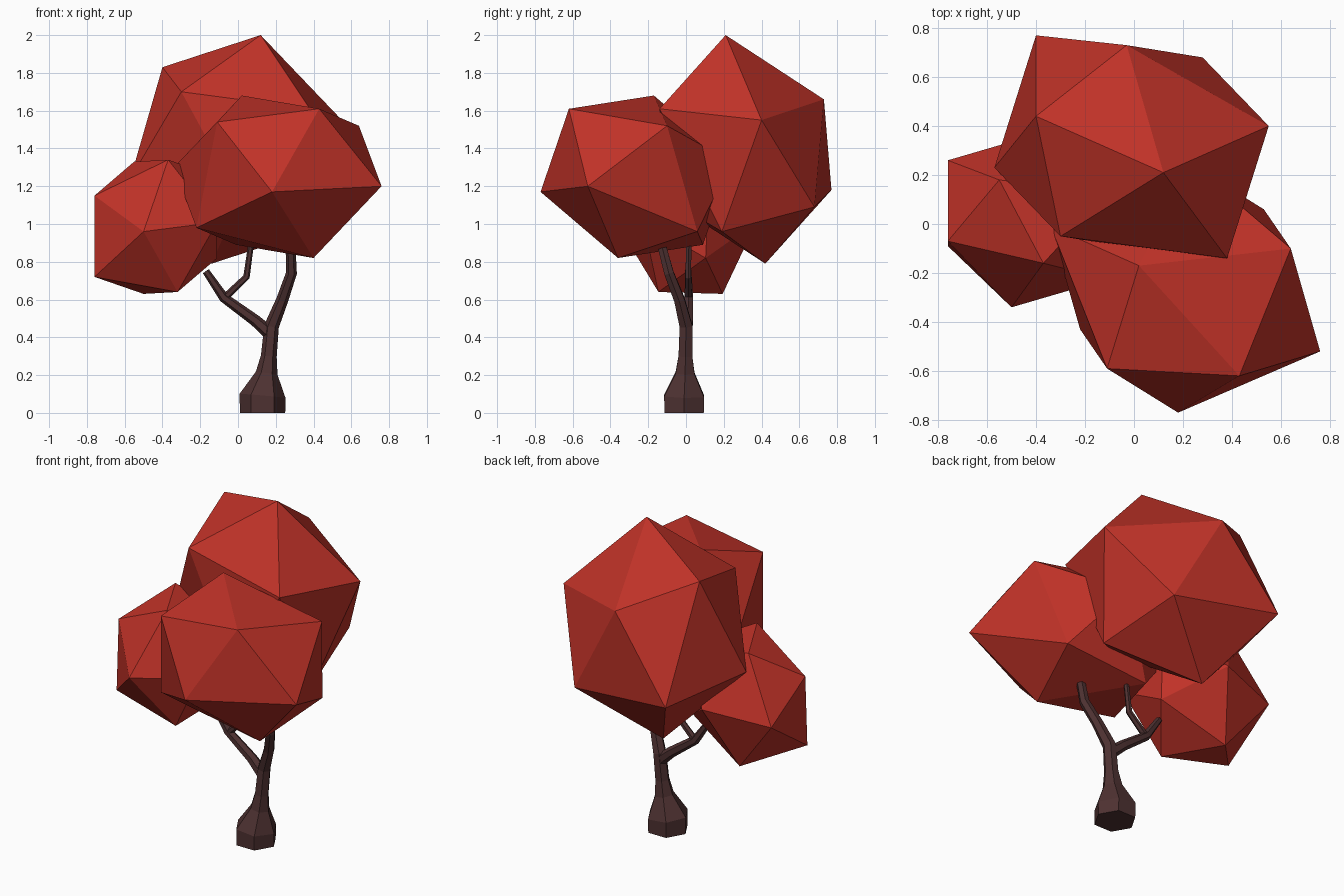
import bpy, bmesh, math
from mathutils import Vector

if "Cube" in bpy.data.objects:
    bpy.data.objects.remove(bpy.data.objects["Cube"])


def material(name, rgb):
    m = bpy.data.materials.new(name)
    m.diffuse_color = (*rgb, 1)
    m.use_nodes = True
    m.node_tree.nodes["Principled BSDF"].inputs["Base Color"].default_value = m.diffuse_color
    return m


RED = material("leaf red", (0.53, 0.032, 0.021))
BARK = material("dark bark", (0.076, 0.031, 0.031))


def finish(bm, name, mat):
    bmesh.ops.recalc_face_normals(bm, faces=bm.faces)
    me = bpy.data.meshes.new(name)
    bm.to_mesh(me)
    bm.free()
    me.materials.append(mat)
    bpy.context.collection.objects.link(bpy.data.objects.new(name, me))


def leaf_clump(name, centre, corners):
    """Stretched icosahedron: six corners, each mirrored through the centre."""
    bm = bmesh.new()
    c = Vector(centre)
    for p in map(Vector, corners):
        bm.verts.new(p)
        bm.verts.new(2 * c - p)
    bmesh.ops.convex_hull(bm, input=bm.verts)
    finish(bm, name, RED)


def limb(name, path, sides=6):
    """Tapered faceted tube through (x, y, z, radius) points."""
    bm = bmesh.new()
    pts = [Vector(p[:3]) for p in path]
    rings = []
    for i, p in enumerate(pts):
        before = (p - pts[i - 1]).normalized() if i else Vector()
        after = (pts[i + 1] - p).normalized() if i < len(pts) - 1 else Vector()
        t = (before + after).normalized()
        u = Vector((0, 1, 0)).cross(t).normalized()
        v = t.cross(u)
        rings.append([bm.verts.new(p + path[i][3] * (
            u * math.cos(k * math.tau / sides) + v * math.sin(k * math.tau / sides)))
            for k in range(sides)])
    for a, b in zip(rings, rings[1:]):
        for k in range(sides):
            j = (k + 1) % sides
            bm.faces.new((a[k], a[j], b[j], b[k]))
    bm.faces.new(rings[0])
    bm.faces.new(rings[-1])
    finish(bm, name, BARK)


# Foliage
leaf_clump("top_foliage", (-0.01, 0.315, 1.395), [
    (0.12, 0.21, 2.0), (-0.30, -0.05, 1.70), (0.38, -0.14, 1.61),
    (0.55, 0.40, 1.55), (-0.03, 0.73, 1.66), (-0.40, 0.44, 1.83)])
leaf_clump("front_foliage", (0.21, -0.265, 1.25), [
    (0.02, -0.17, 1.68), (0.43, -0.62, 1.61), (-0.11, -0.59, 1.54),
    (0.64, -0.10, 1.52), (0.18, -0.77, 1.17), (0.76, -0.52, 1.20)])
leaf_clump("left_foliage", (-0.435, 0.017, 0.985), [
    (-0.50, -0.34, 0.96), (-0.55, 0.18, 1.33), (-0.37, -0.16, 1.34),
    (-0.76, -0.07, 1.15), (-0.76, -0.09, 0.72), (-0.76, 0.26, 0.96)])

# Trunk and branches
limb("trunk", [
    (0.13, -0.01, 0, 0.12), (0.13, -0.01, 0.09, 0.122), (0.152, -0.005, 0.21, 0.058),
    (0.163, -0.003, 0.30, 0.042), (0.178, 0.0, 0.46, 0.039), (0.235, -0.035, 0.60, 0.032),
    (0.283, -0.09, 0.74, 0.029), (0.278, -0.13, 0.89, 0.026)])
limb("side_branch", [
    (0.17, 0.0, 0.42, 0.036), (0.09, 0.01, 0.49, 0.031),
    (-0.075, 0.015, 0.61, 0.026), (-0.17, 0.012, 0.75, 0.019)])
limb("upper_twig", [
    (-0.075, 0.015, 0.605, 0.02), (0.045, 0.012, 0.72, 0.018), (0.07, 0.015, 0.90, 0.015)])
